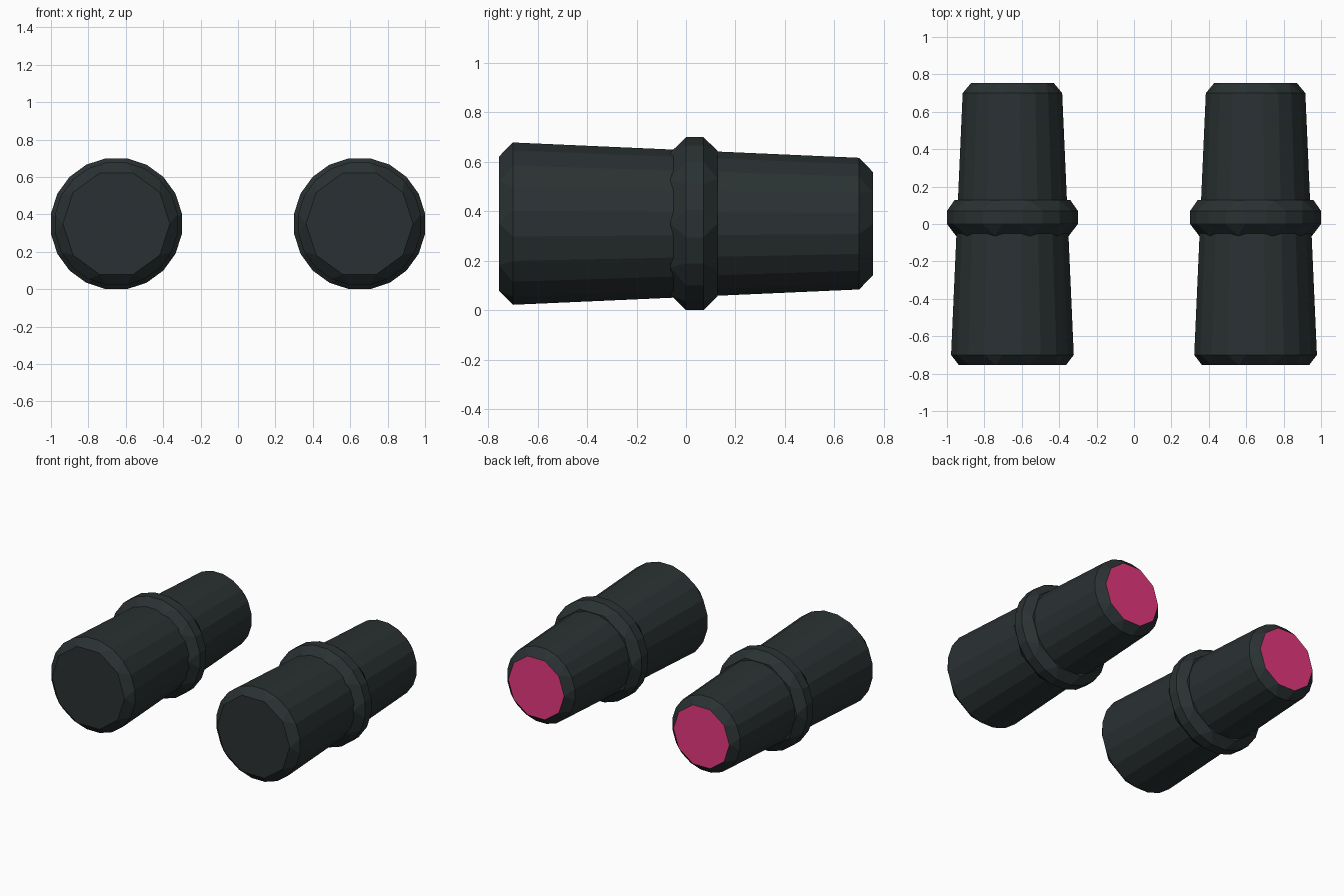
import bpy, bmesh, math

if "Cube" in bpy.data.objects:
    bpy.data.objects.remove(bpy.data.objects["Cube"])


def material(name, rgb):
    m = bpy.data.materials.new(name)
    m.diffuse_color = (*rgb, 1)
    m.use_nodes = True
    m.node_tree.nodes["Principled BSDF"].inputs["Base Color"].default_value = m.diffuse_color
    return m


DARK = material("dark grey", (0.023, 0.031, 0.032))
PINK = material("glowing pink", (0.78, 0.040, 0.21))


def ring(bm, cx, y, radius, sides, offset):
    """Loop of vertices around the y axis."""
    verts = []
    for i in range(sides):
        a = math.radians(offset) + 2 * math.pi * i / sides
        verts.append(bm.verts.new((cx + radius * math.cos(a), y, 0.35 + radius * math.sin(a))))
    return verts


def bevelled_drum(name, cx, caps, loops, pink_back=False):
    """Ten-sided caps chamfered out to a twenty-sided wall; loops are (y, apothem)."""
    bm = bmesh.new()
    flat = math.cos(math.radians(9))
    walls = [ring(bm, cx, y, r / flat, 20, -9) for y, r in loops]
    ends = [ring(bm, cx, y, r, 10, 0) for y, r in caps]
    for i in range(20):
        j = (i + 1) % 20
        bm.faces.new((walls[0][i], walls[0][j], walls[1][j], walls[1][i]))
    for cap, wall in zip(ends, walls):
        bm.faces.new(cap)
        for k in range(10):
            n = (k + 1) % 10
            a, b, c = wall[2 * k], wall[2 * k + 1], wall[(2 * k + 2) % 20]
            bm.faces.new((cap[k], a, b))
            bm.faces.new((cap[k], b, c, cap[n]))
    bmesh.ops.recalc_face_normals(bm, faces=bm.faces)
    if pink_back:
        for f in bm.faces:
            if f.normal.y > 0.99:
                f.material_index = 1
    me = bpy.data.meshes.new(name)
    bm.to_mesh(me)
    bm.free()
    me.materials.append(DARK)
    me.materials.append(PINK)
    bpy.context.collection.objects.link(bpy.data.objects.new(name, me))


for side, x in (("left", -0.65), ("right", 0.65)):
    # tapered engine body with a pink exhaust face
    bevelled_drum(side + "_engine_body", x,
                  ((-0.755, 0.286), (0.755, 0.22)),
                  ((-0.70, 0.328), (0.70, 0.266)), True)
    # collar around the middle
    bevelled_drum(side + "_engine_collar", x,
                  ((-0.063, 0.302), (0.127, 0.310)),
                  ((0.0, 0.35), (0.07, 0.35)))
